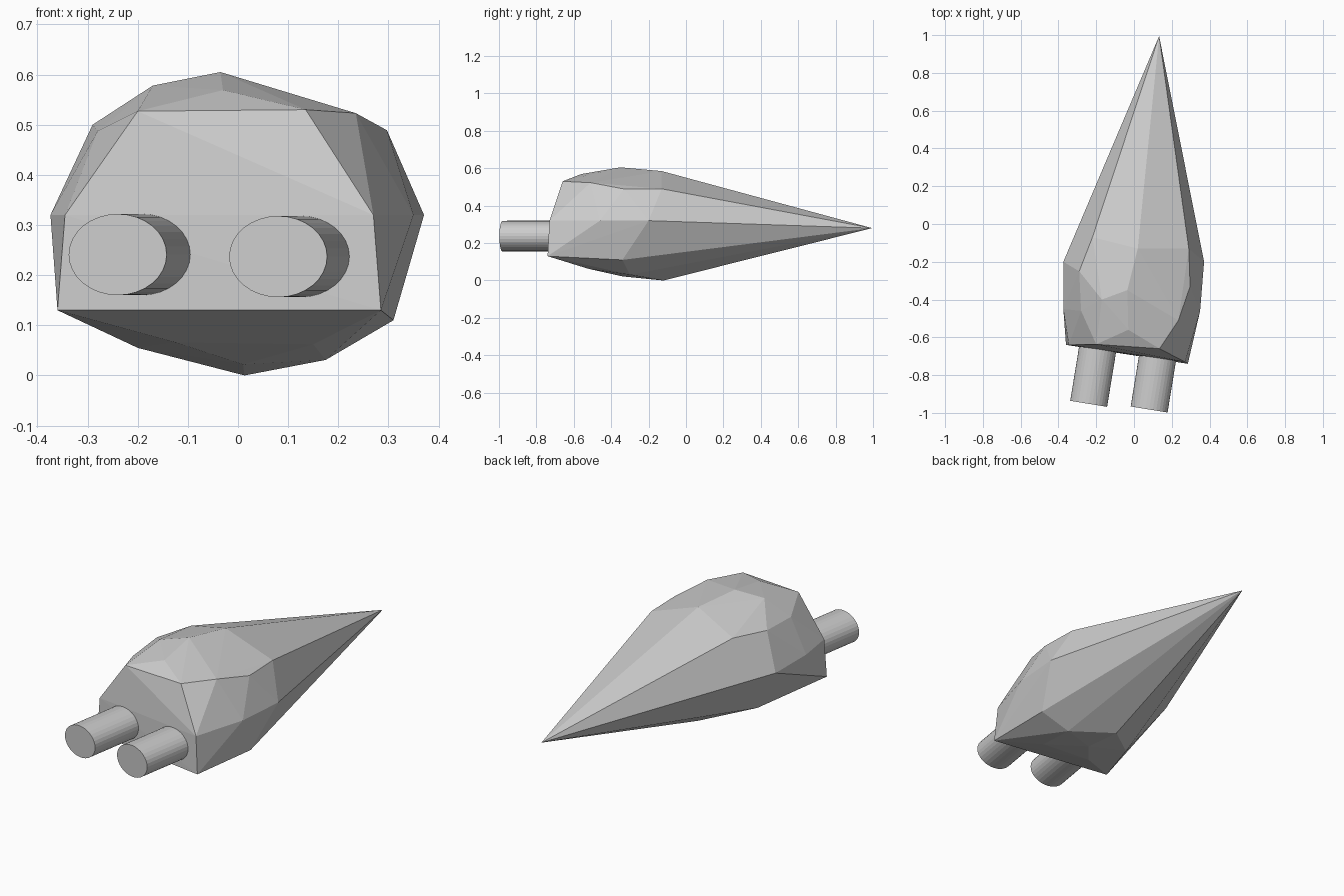
import bpy, bmesh
from math import radians, sin, cos
from mathutils import Matrix, Vector

if "Cube" in bpy.data.objects:
    bpy.data.objects.remove(bpy.data.objects["Cube"])


def add_object(name, bm):
    bmesh.ops.recalc_face_normals(bm, faces=bm.faces)
    mesh = bpy.data.meshes.new(name)
    bm.to_mesh(mesh)
    bm.free()
    obj = bpy.data.objects.new(name, mesh)
    bpy.context.collection.objects.link(obj)
    return obj


def hull(name, points):
    bm = bmesh.new()
    for p in points:
        bm.verts.new(p)
    res = bmesh.ops.convex_hull(bm, input=bm.verts)
    inside = {g for g in res["geom_interior"] if isinstance(g, bmesh.types.BMVert)}
    bmesh.ops.delete(bm, geom=list(inside), context='VERTS')
    return add_object(name, bm)


# Faceted body: blunt front, domed middle, long rear spike
front = [(-.36, -.64, .13), (.285, -.74, .13), (.27, -.73, .32),
         (.135, -.66, .53), (-.20, -.637, .527), (-.345, -.64, .32)]
sides = [(-.374, -.20, .32), (-.374, -.45, .32), (.35, -.46, .32), (.371, -.20, .32)]
dome = [(.235, -.51, .523), (.297, -.33, .489), (.29, -.13, .49),
        (-.03, -.56, .569), (-.035, -.35, .605), (-.17, -.40, .578),
        (.02, -.13, .585), (-.22, -.07, .51), (-.29, -.25, .50), (-.28, -.46, .487)]
belly = [(.31, -.34, .11), (.175, -.30, .031), (.013, -.12, 0),
         (-.20, -.30, .055), (.01, -.34, .022), (-.125, -.50, .066), (.15, -.52, .062)]
tip = [(.133, .995, .28)]
hull("faceted_body", front + sides + dome + belly + tip)

# Two oval pegs projecting from the front, skewed with it
angle = radians(-9.3)
axis = Vector((-sin(angle), cos(angle), 0))
for name, end in (("left_peg", (-.24, -.952, .241)), ("right_peg", (.08, -.982, .237))):
    bm = bmesh.new()
    length = 0.36
    bmesh.ops.create_cone(bm, cap_ends=True, segments=32, radius1=1, radius2=1, depth=length)
    place = (Matrix.Translation(Vector(end) + axis * length / 2)
             @ Matrix.Rotation(angle, 4, 'Z')
             @ Matrix.Rotation(radians(90), 4, 'X')
             @ Matrix.Diagonal((.099, .081, 1, 1)))
    bmesh.ops.transform(bm, matrix=place, verts=bm.verts)
    add_object(name, bm)
